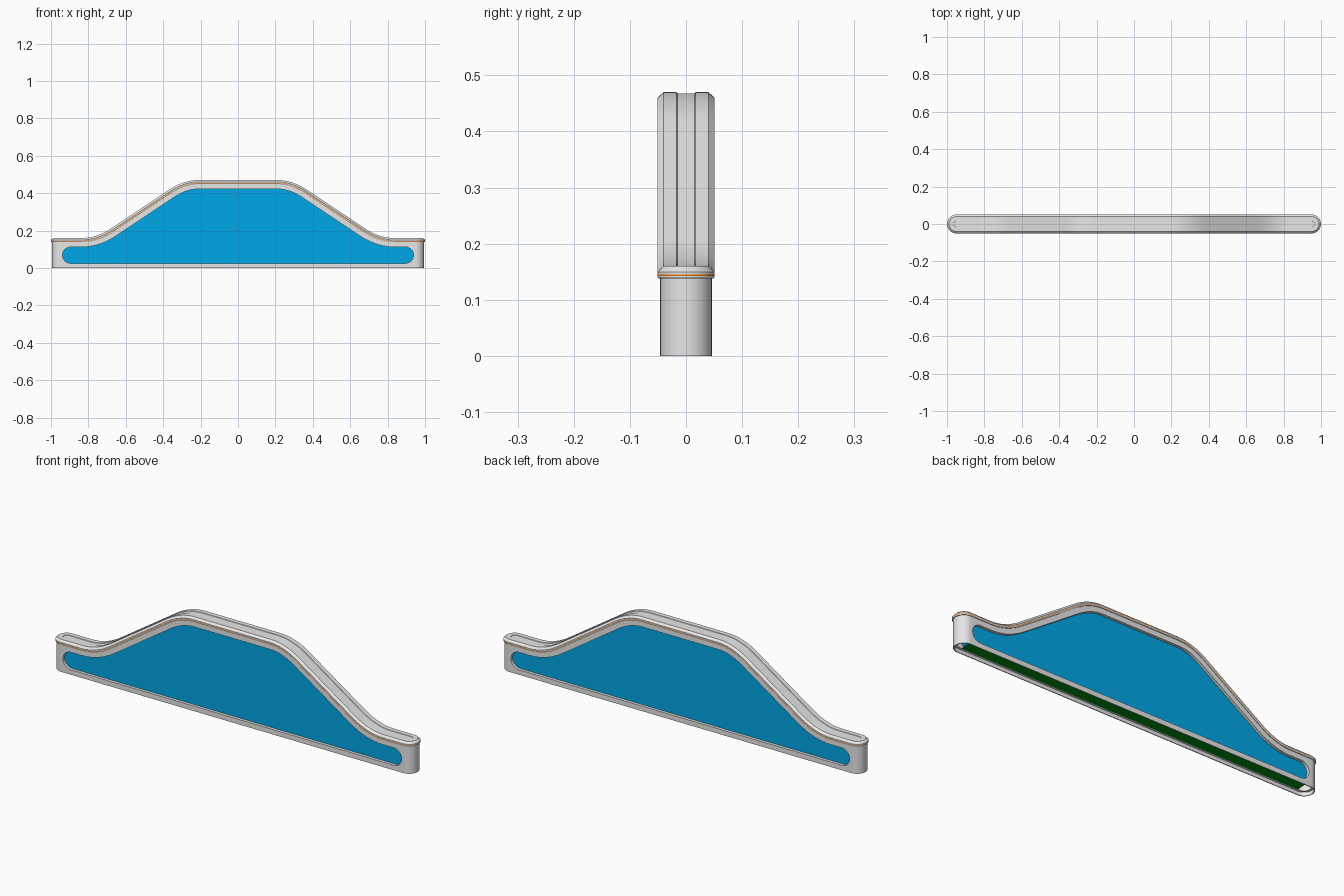
import bpy, bmesh, math

if "Cube" in bpy.data.objects:
    bpy.data.objects.remove(bpy.data.objects["Cube"])

def material(name, rgb):
    m = bpy.data.materials.new(name)
    m.diffuse_color = (*rgb, 1)
    m.use_nodes = True
    m.node_tree.nodes["Principled BSDF"].inputs["Base Color"].default_value = m.diffuse_color
    return m

GREY = material("light grey", (0.80, 0.80, 0.80))
BLUE = material("panel blue", (0.0, 0.40, 0.82))
GREEN = material("board green", (0.0, 0.28, 0.005))
ORANGE = material("seal orange", (1.0, 0.20, 0.0))

C = 0.949            # centre of the rounded plan ends
SLOPE, T = 0.667, 0.08

def ramp(v):
    return 0 if v < -T else v if v > T else (v + T) ** 2 / (4 * T)

def height(x):
    x = abs(x)
    return 0.47 - SLOPE * ramp(x - 0.29) + SLOPE * ramp(x - 0.755)

def offset(x, d):
    """Point of the top outline at x, moved d along its normal."""
    s = (height(x + 1e-4) - height(x - 1e-4)) / 2e-4
    k = math.hypot(1, s)
    return x - s / k * d, height(x) + d / k

# Stations along the outline: dense only in the bends
N = 14
HALF = [0.21 + 0.16 * i / N for i in range(N + 1)] + [0.675 + 0.16 * i / N for i in range(N + 1)]
STATIONS = [-x for x in reversed(HALF)] + HALF

def ring(w, d=None, z=None):
    """Stadium plan ring of half width w, draped at offset d or level at z."""
    plan = [(x, -w) for x in STATIONS]
    arc = [(-90 + 180 * i / 20) * math.pi / 180 for i in range(21)]
    plan += [(C + w * math.cos(a), w * math.sin(a)) for a in arc]
    plan += [(x, w) for x in reversed(STATIONS)]
    plan += [(-C - w * math.cos(a), -w * math.sin(a)) for a in arc]
    out = []
    for x, y in plan:
        px, pz = offset(x, d) if z is None else (x, z)
        out.append((px, y, pz))
    return out

def finish(name, bm, mats, smooth=True):
    bmesh.ops.remove_doubles(bm, verts=bm.verts, dist=1e-5)
    bmesh.ops.recalc_face_normals(bm, faces=bm.faces)
    me = bpy.data.meshes.new(name)
    bm.to_mesh(me)
    bm.free()
    for m in mats:
        me.materials.append(m)
    ob = bpy.data.objects.new(name, me)
    bpy.context.collection.objects.link(ob)
    if smooth:
        shade(ob)
    return ob

def shade(ob):
    bpy.ops.object.select_all(action='DESELECT')
    ob.select_set(True)
    bpy.context.view_layer.objects.active = ob
    bpy.ops.object.shade_smooth_by_angle(angle=math.radians(28))

def loft(name, rings, mats, band=None, smooth=True):
    bm = bmesh.new()
    rows = [[bm.verts.new(p) for p in r] for r in rings]
    n = len(rows[0])
    for k, (a, b) in enumerate(zip(rows, rows[1:])):
        for i in range(n):
            j = (i + 1) % n
            f = bm.faces.new((a[i], a[j], b[j], b[i]))
            f.material_index = 1 if k == band else 0
    return finish(name, bm, mats, smooth)

def window(name, grow, depth, mats, smooth=True):
    """Prism of the window outline, enlarged by grow, from -depth to depth in y."""
    d, z0, cx = -0.048 + grow, 0.025 - grow, 0.895
    z1 = 0.16 + d
    cz, r = (z0 + z1) / 2, (z1 - z0) / 2
    pts = [offset(x, d) for x in STATIONS]
    for s in (1, -1):
        for i in range(21):
            a = math.pi * (0.5 - i / 20)
            pts.append((s * (cx + r * math.cos(a)), cz + s * r * math.sin(a)))
    bm = bmesh.new()
    front = [bm.verts.new((x, -depth, z)) for x, z in pts]
    back = [bm.verts.new((x, depth, z)) for x, z in pts]
    bm.faces.new(front)
    bm.faces.new(back[::-1])
    for i in range(len(pts)):
        j = (i + 1) % len(pts)
        bm.faces.new((front[i], back[i], back[j], front[j]))
    return finish(name, bm, mats, smooth)

def cut(ob, cutter):
    cutter.hide_render = True
    mod = ob.modifiers.new("cut", 'BOOLEAN')
    mod.operation, mod.solver, mod.object = 'DIFFERENCE', 'EXACT', cutter
    bpy.ops.object.select_all(action='DESELECT')
    ob.select_set(True)
    bpy.context.view_layer.objects.active = ob
    bpy.ops.object.modifier_apply(modifier=mod.name)
    bpy.data.objects.remove(cutter)

# Hollow frame, open at the bottom, with a window through both sides
frame = loft("frame", [ring(0, z=0), ring(0.046, z=0), ring(0.046, d=-0.019), ring(0, d=-0.019)],
             [GREY], smooth=False)
cut(frame, loft("hollow_cutter", [ring(0, z=-0.02), ring(0.042, z=-0.02), ring(0.042, z=0.018),
                                  ring(0.0315, z=0.018), ring(0.0315, d=-0.03), ring(0, d=-0.03)],
                [GREY], smooth=False))
cut(frame, window("window_cutter", 0, 0.1, [GREY], smooth=False))
shade(frame)

# Blue panel block set back behind both windows
window("blue_panel", 0.005, 0.031, [BLUE])

# Chamfered cap with a shallow groove on top and a thin orange seal line
loft("cap", [ring(0, d=-0.022), ring(0.049, d=-0.022), ring(0.051, d=-0.019),
             ring(0.051, d=-0.0172), ring(0.051, d=-0.0148), ring(0.051, d=-0.010),
             ring(0.040, d=0), ring(0.017, d=0), ring(0.0155, d=-0.002), ring(0, d=-0.002)],
     [GREY, ORANGE], band=3)

# Green board closing the underside of the panel
bm = bmesh.new()
bmesh.ops.create_cube(bm, size=1)
for v in bm.verts:
    v.co = (v.co.x * 1.87, v.co.y * 0.058, 0.0175 + v.co.z * 0.004)
finish("bottom_board", bm, [GREEN], smooth=False)
